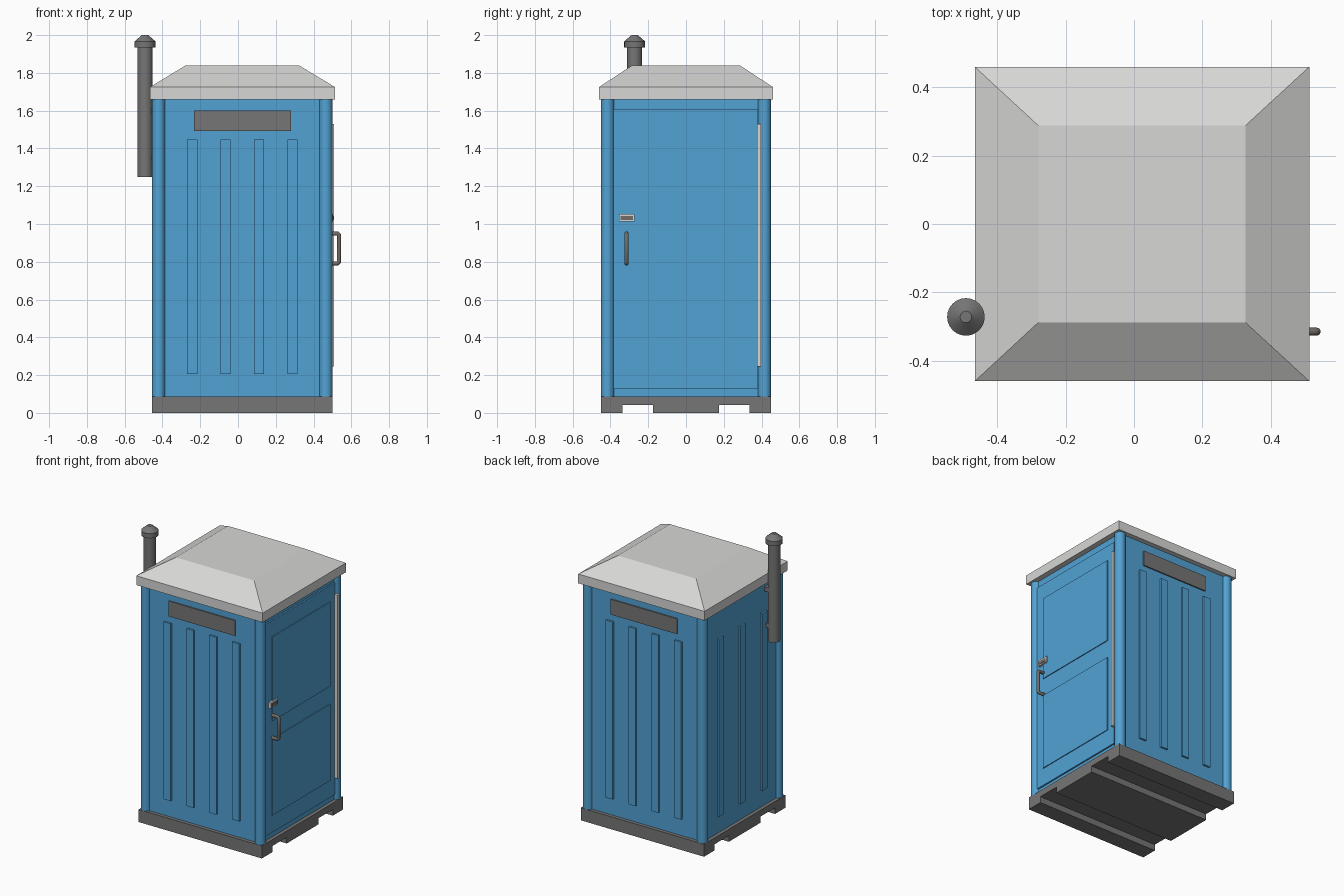
import bpy, bmesh, math

if "Cube" in bpy.data.objects:
    bpy.data.objects.remove(bpy.data.objects["Cube"])


def material(name, rgb):
    m = bpy.data.materials.new(name)
    m.diffuse_color = (*rgb, 1)
    m.use_nodes = True
    m.node_tree.nodes["Principled BSDF"].inputs["Base Color"].default_value = m.diffuse_color
    return m


BLUE = material("blue plastic", (0.085, 0.365, 0.66))
LIGHT = material("light grey", (0.68, 0.68, 0.67))
DARK = material("dark grey", (0.18, 0.18, 0.18))
WARM = material("warm grey metal", (0.17, 0.15, 0.135))
CX = 0.023  # centre of the cabin in x


def add(name, bm, mat):
    bmesh.ops.recalc_face_normals(bm, faces=bm.faces[:])
    me = bpy.data.meshes.new(name)
    bm.to_mesh(me)
    bm.free()
    ob = bpy.data.objects.new(name, me)
    bpy.context.collection.objects.link(ob)
    me.materials.append(mat)
    return ob


def box(name, x, y, z, mat):
    bm = bmesh.new()
    bmesh.ops.create_cube(bm, size=1)
    for v in bm.verts:
        v.co = [lo + (c + 0.5) * (hi - lo) for c, (lo, hi) in zip(v.co, (x, y, z))]
    return add(name, bm, mat)


def rings(name, sections, mat):
    """Skin a stack of equal-length point rings and cap both ends."""
    bm = bmesh.new()
    loops = [[bm.verts.new(p) for p in s] for s in sections]
    n = len(loops[0])
    for a, b in zip(loops, loops[1:]):
        for i in range(n):
            j = (i + 1) % n
            bm.faces.new((a[i], a[j], b[j], b[i]))
    bm.faces.new(loops[0][::-1])
    bm.faces.new(loops[-1])
    return add(name, bm, mat)


def turned(name, x, y, profile, mat, n=24):
    ob = rings(name, [[(x + r * math.cos(2 * math.pi * i / n),
                        y + r * math.sin(2 * math.pi * i / n), z)
                       for i in range(n)] for r, z in profile], mat)
    for p in ob.data.polygons:
        p.use_smooth = True
    bpy.ops.object.select_all(action='DESELECT')
    bpy.context.view_layer.objects.active = ob
    ob.select_set(True)
    bpy.ops.object.shade_smooth_by_angle(angle=math.radians(30))
    return ob


# skid base with two fork channels running along x
half = [(0.45, 0.0875), (0.45, 0), (0.335, 0), (0.335, 0.043), (0.175, 0.043), (0.175, 0)]
profile = half + [(-y, z) for y, z in reversed(half)]
rings("base", [[(x, y, z) for y, z in profile] for x in (-0.455, 0.5)], DARK)

# cabin walls and round corner posts
box("cabin_walls", (-0.43, 0.475), (-0.425, 0.425), (0.08, 1.67), BLUE)
for xn, x in (("left", -0.42), ("right", 0.465)):
    for yn, y in (("front", -0.415), ("back", 0.415)):
        turned(f"{yn}_{xn}_post", x, y, [(0.035, 0.08), (0.035, 1.67)], BLUE)

# raised ribs and vent plates on front and back, ribs on the left
RIB_Z = (0.205, 1.447)
for side, s in (("front", -1), ("back", 1)):
    for i in range(4):
        x = CX + (i - 1.5) * 0.177
        box(f"{side}_rib_{i + 1}", (x - 0.027, x + 0.027),
            sorted((s * 0.42, s * 0.438)), RIB_Z, BLUE)
    box(f"{side}_vent", (-0.233, 0.28), sorted((s * 0.42, s * 0.434)), (1.493, 1.6), DARK)
for i in range(3):
    y = (i - 1) * 0.24
    box(f"left_rib_{i + 1}", (-0.443, -0.425), (y - 0.027, y + 0.027), RIB_Z, BLUE)

# door with two raised panels and a hinge strip
box("door", (0.47, 0.486), (-0.383, 0.38), (0.127, 1.61), BLUE)
for name, z in (("lower", (0.25, 0.785)), ("upper", (0.91, 1.5))):
    box(f"door_{name}_panel", (0.48, 0.492), (-0.32, 0.32), z, BLUE)
box("hinge_strip", (0.475, 0.508), (0.375, 0.397), (0.245, 1.53), LIGHT)

# latch plate with indicator
box("latch_plate", (0.48, 0.502), (-0.354, -0.272), (1.012, 1.053), LIGHT)
box("latch_indicator", (0.49, 0.505), (-0.346, -0.28), (1.02, 1.042), WARM)

# bent tube door handle
cu = bpy.data.curves.new("door_handle", 'CURVE')
cu.dimensions = '3D'
cu.bevel_depth = 0.0115
cu.bevel_resolution = 3
cu.use_fill_caps = True
sp = cu.splines.new('POLY')
path = [(0.48, 0.949), (0.528, 0.949), (0.5355, 0.941),
        (0.5355, 0.799), (0.528, 0.791), (0.48, 0.791)]
sp.points.add(len(path) - 1)
for p, (x, z) in zip(sp.points, path):
    p.co = (x, -0.315, z, 1)
cu.materials.append(WARM)
bpy.context.collection.objects.link(bpy.data.objects.new("door_handle", cu))


# hipped roof with a straight fascia
def rect(x0, x1, y, z):
    return [(x0, -y, z), (x1, -y, z), (x1, y, z), (x0, y, z)]


rings("roof", [rect(-0.466, 0.513, 0.46, 1.66), rect(-0.466, 0.513, 0.46, 1.725),
               rect(-0.28, 0.326, 0.288, 1.838)], LIGHT)

# vent pipe with cap, held by brackets
PX, PY = -0.492, -0.272
turned("vent_pipe", PX, PY, [(0.04, 1.25), (0.04, 1.94)], DARK)
turned("vent_cap", PX, PY, [(0.055, 1.934), (0.055, 1.967), (0.017, 2.0)], DARK)
for i, z in enumerate((1.35, 1.6)):
    box(f"pipe_bracket_{i + 1}", (PX, -0.425), (PY - 0.02, PY + 0.02), (z - 0.015, z + 0.015), DARK)
